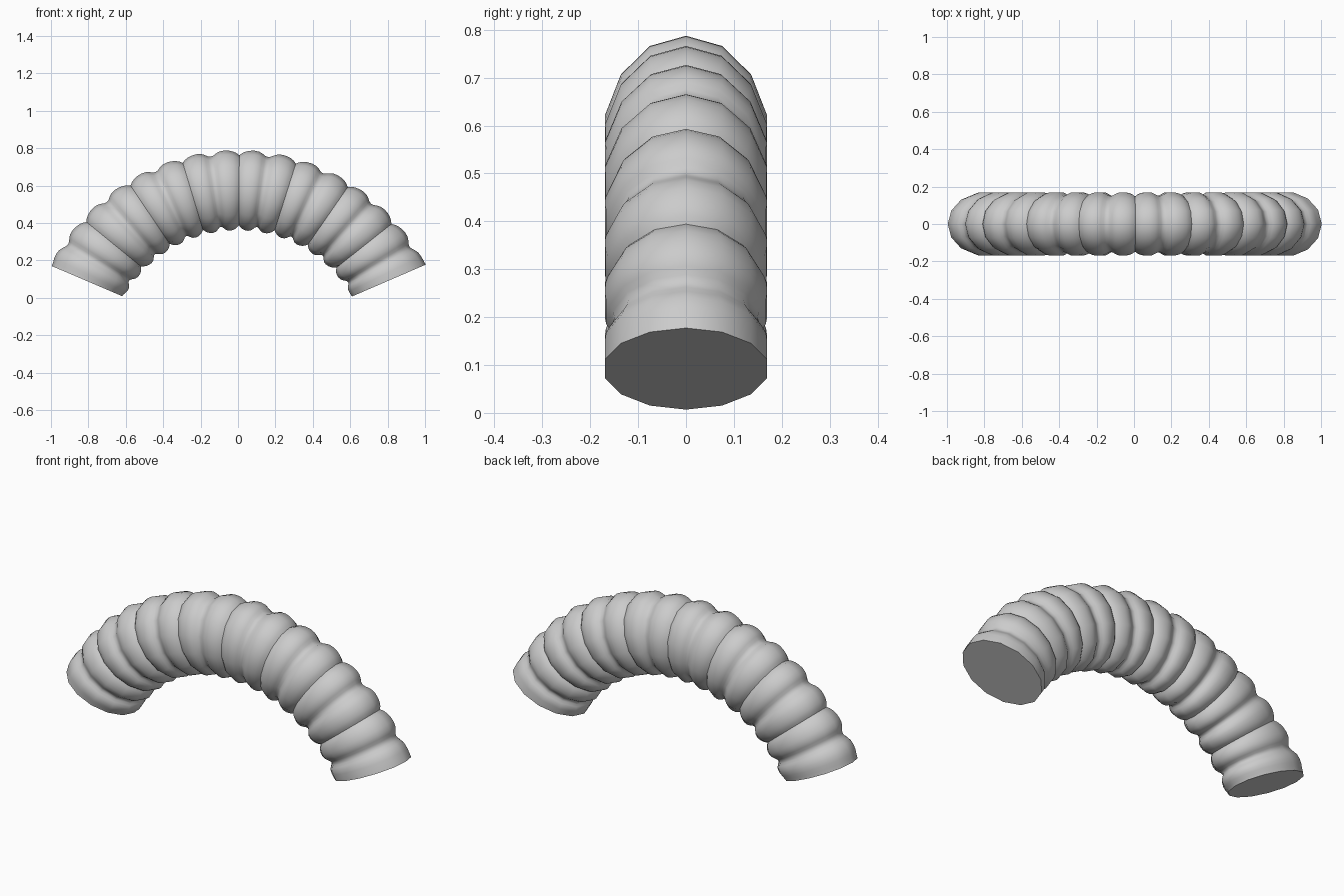
import bpy, bmesh, math

if "Cube" in bpy.data.objects:
    bpy.data.objects.remove(bpy.data.objects["Cube"])

SIDES = 14
ARC_Z = -0.256          # height of the arc's centre
HALF_Y, HALF_R = 0.174, 0.215

# One segment: two round ribs, sharp valley at the joints, soft valley between
half = [(0, .87), (.05, .925), (.11, .965), (.18, .99), (.26, 1), (.34, .985),
        (.40, .945), (.45, .90), (.5, .88)]
segment = half + [(1 - t, s) for t, s in reversed(half[1:-1])]

# Rings along the hose as (position in segments, scale), cut off inside the end ribs
rings = [(k + t, s) for k in range(-4, 4) for t, s in segment]
rings = [(u, s) for u, s in rings if -3.92 < u < 3.8]
rings = [(-3.96, .95)] + rings + [(3.9, 1)]


def section(bm, u, scale):
    """Oval ring standing square to the arc."""
    a = math.radians(.4 + 17.3 * u - .08 * u * abs(u))
    radius = .831 + .035 * a * a
    ring = []
    for i in range(SIDES):
        q = math.tau * i / SIDES
        r = radius + HALF_R * scale * math.cos(q)
        ring.append(bm.verts.new((r * math.sin(a), HALF_Y * scale * math.sin(q),
                                  ARC_Z + r * math.cos(a))))
    return ring


# Corrugated hose body with flat end caps
bm = bmesh.new()
loops = [section(bm, u, s) for u, s in rings]
for a, b in zip(loops, loops[1:]):
    for i in range(SIDES):
        j = (i + 1) % SIDES
        bm.faces.new((a[i], a[j], b[j], b[i]))
bm.faces.new(loops[0])
bm.faces.new(loops[-1])
bmesh.ops.recalc_face_normals(bm, faces=bm.faces)
mesh = bpy.data.meshes.new("corrugated_hose")
bm.to_mesh(mesh)
bm.free()
hose = bpy.data.objects.new("corrugated_hose", mesh)
bpy.context.collection.objects.link(hose)

# Grey material
grey = bpy.data.materials.new("light_grey")
grey.use_nodes = True
colour = (.6, .6, .6, 1)
grey.diffuse_color = colour
grey.node_tree.nodes["Principled BSDF"].inputs["Base Color"].default_value = colour
mesh.materials.append(grey)

# Smooth ribs, sharp joints and cap rims
bpy.ops.object.select_all(action='DESELECT')
hose.select_set(True)
bpy.context.view_layer.objects.active = hose
bpy.ops.object.shade_smooth_by_angle(angle=math.radians(50))
